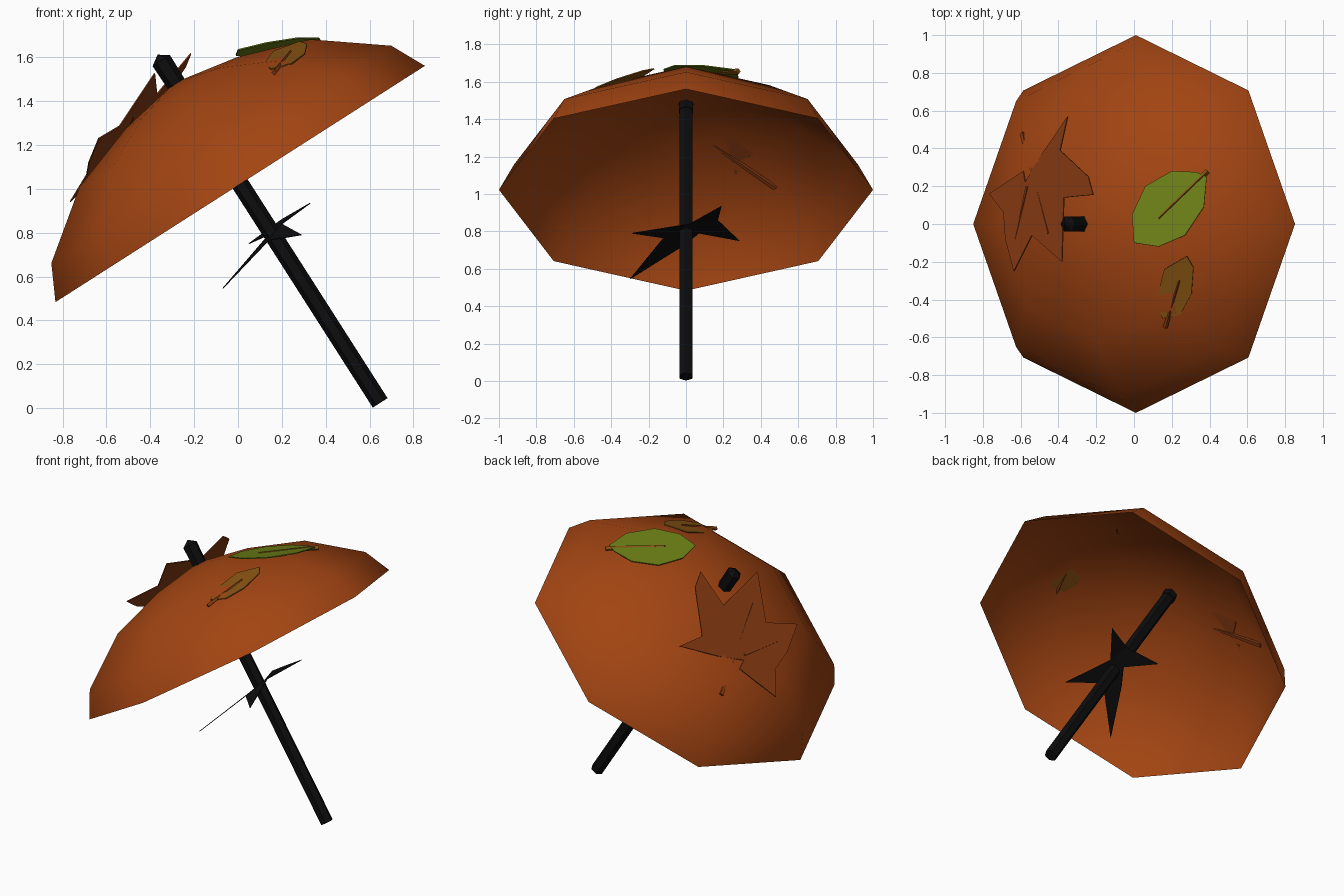
import bpy, bmesh, math
from mathutils import Matrix, Vector

cube = bpy.data.objects.get("Cube")
if cube:
    bpy.data.objects.remove(cube, do_unlink=True)

# The whole parasol leans towards -x around this frame
TILT = Matrix.Translation((0.01, 0, 1.022)) @ Matrix.Rotation(math.radians(-32.6), 4, 'Y')


def material(name, rgb):
    m = bpy.data.materials.new(name)
    m.use_nodes = True
    m.diffuse_color = (*rgb, 1)
    bsdf = m.node_tree.nodes["Principled BSDF"]
    bsdf.inputs["Base Color"].default_value = (*rgb, 1)
    bsdf.inputs["Roughness"].default_value = 0.9
    return m


ORANGE = material("burnt_orange", (0.36, 0.058, 0.006))
BROWN = material("russet_brown", (0.24, 0.042, 0.006))
GREEN = material("leaf_green", (0.15, 0.21, 0.008))
OCHRE = material("dry_ochre", (0.24, 0.085, 0.006))
BLACK = material("black_wood", (0.004, 0.004, 0.004))


def finish(name, bm, mat, smooth=None):
    bmesh.ops.recalc_face_normals(bm, faces=bm.faces)
    mesh = bpy.data.meshes.new(name)
    bm.to_mesh(mesh)
    bm.free()
    mesh.materials.append(mat)
    ob = bpy.data.objects.new(name, mesh)
    bpy.context.scene.collection.objects.link(ob)
    if smooth:
        bpy.ops.object.select_all(action='DESELECT')
        ob.select_set(True)
        bpy.context.view_layer.objects.active = ob
        bpy.ops.object.shade_smooth_by_angle(angle=math.radians(smooth))
    return ob


def lathe(name, profile, sides, mat, smooth=None):
    """Spin (radius, height) points into a faceted form in the tilted frame."""
    bm = bmesh.new()
    rings = []
    for r, h in profile:
        count = sides if r > 0 else 1
        rings.append([bm.verts.new(TILT @ Vector((r * math.cos(math.tau * i / sides),
                                                  r * math.sin(math.tau * i / sides), h)))
                      for i in range(count)])
    for a, b in zip(rings, rings[1:]):
        for i in range(sides):
            j = (i + 1) % sides
            loop = [a[i % len(a)], a[j % len(a)], b[j % len(b)], b[i % len(b)]]
            bm.faces.new(list(dict.fromkeys(loop)))
    return finish(name, bm, mat, smooth)


def flat_shape(name, points, mat, thickness=0.006):
    bm = bmesh.new()
    bm.faces.new([bm.verts.new(p) for p in points])
    bmesh.ops.triangulate(bm, faces=bm.faces)
    ob = finish(name, bm, mat)
    solid = ob.modifiers.new("thickness", 'SOLIDIFY')
    solid.thickness = thickness
    solid.offset = 0
    return ob


def leaf(name, outline, height, mat):
    return flat_shape(name, [(x, y, height(x, y)) for x, y in outline], mat)


def stem(name, start, end, r1, r2, mat):
    """Tapered four-sided twig between two points."""
    a, b = Vector(start), Vector(end)
    turn = (b - a).to_track_quat('Z', 'Y').to_matrix().to_4x4()
    bm = bmesh.new()
    bmesh.ops.create_cone(bm, cap_ends=True, segments=4, radius1=r1, radius2=r2,
                          depth=(b - a).length,
                          matrix=Matrix.Translation((a + b) / 2) @ turn)
    return finish(name, bm, mat)


# Eight-sided canopy
lathe("canopy", [(1, 0), (0.92, 0.16), (0.625, 0.383), (0.3, 0.495), (0, 0.55)],
      8, ORANGE, smooth=80)

# Hexagonal pole and pointed finial
lathe("pole", [(0, -1.185), (0.04, -1.185), (0.04, 0.56), (0, 0.56)], 6, BLACK)
lathe("finial", [(0, 0.5), (0.044, 0.5), (0.047, 0.668), (0, 0.7)], 6, BLACK)

# Four-pointed thorn star around the pole
flat_shape("thorn_star", [
    (0.33, 0.19, 0.935), (0.2, 0.02, 0.84), (0.29, -0.29, 0.79), (0.14, -0.12, 0.765),
    (-0.07, -0.3, 0.545), (0.08, -0.02, 0.72), (0.14, 0.07, 0.79), (0.2, 0.17, 0.86),
    (0.05, 0.285, 0.75), (0.25, 0.19, 0.9)][:7] + [
    (0.05, 0.285, 0.75), (0.2, 0.17, 0.86)], BLACK, 0.004)


# Large lobed leaf with its stem and side vein
def lobed_height(x, y):
    return 1.93 + 1.227 * x - 0.316 * y


leaf("lobed_leaf", [(-0.35, 0.57), (-0.39, 0.39), (-0.24, 0.25), (-0.215, 0.155),
                    (-0.37, 0.14), (-0.38, -0.2), (-0.54, -0.06), (-0.635, -0.25),
                    (-0.68, -0.08), (-0.69, 0.06), (-0.765, 0.16), (-0.585, 0.28),
                    (-0.575, 0.22), (-0.5, 0.35)], lobed_height, BROWN)
stem("lobed_leaf_stem", (-0.59, 0.48, 1.03), (-0.455, -0.05, 1.395), 0.016, 0.005, BROWN)
stem("lobed_leaf_vein", (-0.565, 0.2, 1.18), (-0.63, -0.08, 1.187), 0.009, 0.003, BROWN)


# Round green leaf
def green_height(x, y):
    return 1.648 + 0.22 * (x - 0.2) - 0.15 * (y - 0.1)


leaf("green_leaf", [(0, -0.1), (0.13, -0.12), (0.27, -0.06), (0.37, 0.09), (0.385, 0.25),
                    (0.33, 0.275), (0.2, 0.28), (0.06, 0.2), (-0.01, 0.05)],
     green_height, GREEN)
stem("green_leaf_stem", (0.39, 0.28, 1.655), (0.13, 0.03, 1.647), 0.016, 0.005, OCHRE)


# Small ochre leaf
def ochre_height(x, y):
    return 1.61 + 0.2 * (x - 0.22) + 0.3 * (y + 0.33)


leaf("ochre_leaf", [(0.28, -0.17), (0.315, -0.23), (0.305, -0.37), (0.245, -0.48),
                    (0.15, -0.5), (0.12, -0.4), (0.16, -0.24)], ochre_height, OCHRE)
stem("ochre_leaf_stem", (0.165, -0.55, 1.53), (0.24, -0.3, 1.628), 0.013, 0.004, BROWN)
